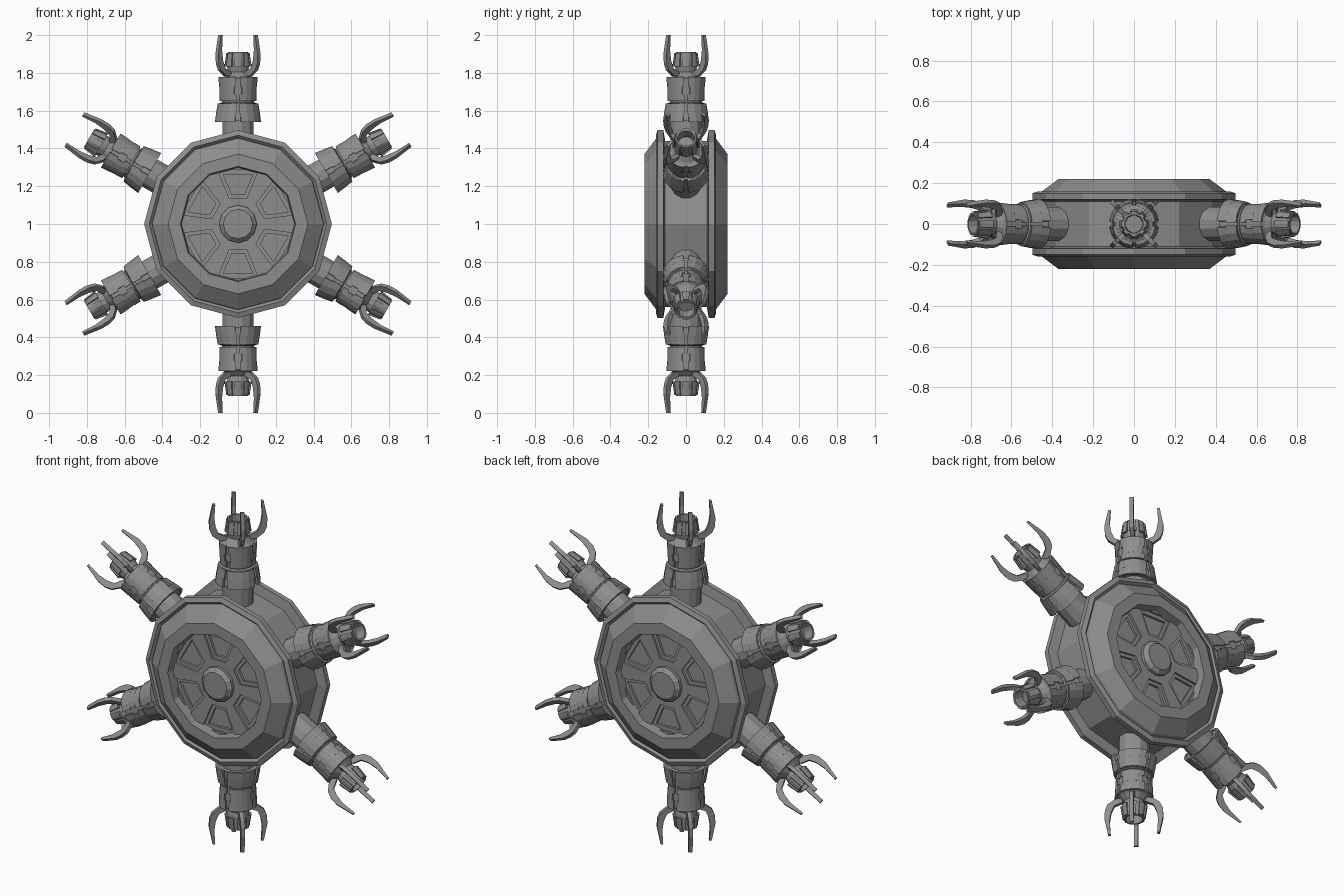
import bpy
import bmesh
from math import sin, cos, tan, pi, radians
from mathutils import Matrix, Vector

cube = bpy.data.objects.get("Cube")
if cube:
    bpy.data.objects.remove(cube, do_unlink=True)

grey = bpy.data.materials.new("plain grey")
grey.use_nodes = True
COLOUR = (0.27, 0.27, 0.27, 1)
grey.diffuse_color = COLOUR
for node in grey.node_tree.nodes:
    if node.type == 'BSDF_PRINCIPLED':
        node.inputs["Base Color"].default_value = COLOUR


def loft(bm, loops):
    """Skin a row of equal closed loops and cap both ends."""
    rows = [[bm.verts.new(p) for p in loop] for loop in loops]
    n = len(rows[0])
    for a, b in zip(rows, rows[1:]):
        for i in range(n):
            j = (i + 1) % n
            bm.faces.new((a[i], a[j], b[j], b[i]))
    bm.faces.new(rows[0][::-1])
    bm.faces.new(rows[-1])


def revolve(bm, profile, sides=12, start=0.0):
    """Turn (radius, height) points around z."""
    turns = [start + 2 * pi * i / sides for i in range(sides)]
    loft(bm, [[Vector((r * cos(t), r * sin(t), h)) for t in turns] for r, h in profile])


def arc_plate(bm, centre, half, bottom, top, thick):
    """Curved plate; bottom and top are (outer radius, height)."""
    section = [bottom, top, (top[0] - thick, top[1]), (bottom[0] - thick, bottom[1])]
    loops = []
    for k in range(-2, 3):
        t = radians(centre + half * k / 2)
        loops.append([Vector((r * cos(t), r * sin(t), h)) for r, h in section])
    loft(bm, loops)


def finish(bm):
    bmesh.ops.recalc_face_normals(bm, faces=bm.faces)
    mesh = bpy.data.meshes.new("part")
    bm.to_mesh(mesh)
    bm.free()
    mesh.materials.append(grey)
    return mesh


def place(name, mesh, matrix):
    obj = bpy.data.objects.new(name, mesh)
    mesh.name = name
    bpy.context.collection.objects.link(obj)
    obj.matrix_world = matrix


CENTRE = Matrix.Translation((0, 0, 1))
FRONT = CENTRE @ Matrix.Rotation(radians(90), 4, 'X')
BACK = CENTRE @ Matrix.Rotation(radians(-90), 4, 'X')

# Hub: drum with two flanges, sloped sides and sunk ends
half_hub = [(0.295, 0.15), (0.305, 0.22), (0.37, 0.22), (0.45, 0.16), (0.455, 0.145),
            (0.47, 0.16), (0.497, 0.15), (0.497, 0.12), (0.44, 0.11)]
bm = bmesh.new()
revolve(bm, half_hub + [(r, -h) for r, h in reversed(half_hub)])
place("hub", finish(bm), FRONT)

# Wheel: six sectors, each with a stepped pocket
bm = bmesh.new()
for k in range(6):
    spin = Matrix.Rotation(radians(60 * k), 3, 'Z')

    def quad(inner, outer, w_in, w_out, h):
        pts = [(-w_in, inner), (w_in, inner), (w_out, outer), (-w_out, outer)]
        return [spin @ Vector((x, y, h)) for x, y in pts]

    slope = tan(pi / 6)
    wide = (0.08, 0.31, 0.08 * slope, 0.31 * slope)
    pocket = (0.135, 0.285, 0.045, 0.108)
    panel = (0.155, 0.262, 0.033, 0.078)
    loft(bm, [quad(*wide, 0.14), quad(*wide, 0.178), quad(*pocket, 0.178),
              quad(*pocket, 0.166), quad(*panel, 0.166), quad(*panel, 0.152)])
wheel = finish(bm)

# Centre boss
bm = bmesh.new()
revolve(bm, [(0.1, 0.15), (0.1, 0.195), (0.078, 0.215)])
boss = finish(bm)
for side, matrix in (("front", FRONT), ("back", BACK)):
    place(side + "_wheel", wheel, matrix)
    place(side + "_boss", boss, matrix)

# Arm core: base pipe, sleeve, neck and hollow muzzle
bm = bmesh.new()
revolve(bm, [(0.085, 0.38), (0.085, 0.545), (0.112, 0.545), (0.1, 0.64), (0.088, 0.645),
             (0.088, 0.655), (0.091, 0.66), (0.096, 0.77), (0.078, 0.78), (0.055, 0.805),
             (0.06, 0.83), (0.062, 0.85), (0.056, 0.91), (0.046, 0.91), (0.042, 0.85)],
        start=pi / 12)
arm_core = finish(bm)

# Sleeve plates with stepped seams between them
tiers = [(38, (0.123, 0.54), (0.117, 0.585)), (41, (0.117, 0.585), (0.108, 0.638)),
         (40, (0.097, 0.652), (0.099, 0.685)), (33, (0.099, 0.685), (0.101, 0.725)),
         (39, (0.101, 0.725), (0.104, 0.778))]
bm = bmesh.new()
for quarter in range(4):
    for half, low, high in tiers:
        arc_plate(bm, 45 + 90 * quarter, half, low, high, 0.015)
sleeve_plates = finish(bm)

# Muzzle ribs
bm = bmesh.new()
for k in range(8):
    arc_plate(bm, 45 * k, 15, (0.072, 0.835), (0.062, 0.905), 0.014)
muzzle_ribs = finish(bm)

# Claws: four curved blades on the diagonals
blade = [(0.06, 0.78), (0.1, 0.785), (0.14, 0.815), (0.155, 0.85), (0.158, 0.9),
         (0.138, 1.0), (0.125, 1.0), (0.13, 0.92), (0.122, 0.865), (0.105, 0.825), (0.06, 0.805)]
bm = bmesh.new()
for k in range(4):
    spin = Matrix.Rotation(radians(45 + 90 * k), 3, 'Z')
    loft(bm, [[spin @ Vector((r, w, h)) for r, h in blade] for w in (-0.011, 0.011)])
claws = finish(bm)

# Six arms around the hub
parts = {"core": arm_core, "sleeve_plates": sleeve_plates,
         "muzzle_ribs": muzzle_ribs, "claws": claws}
for k in range(6):
    matrix = CENTRE @ Matrix.Rotation(radians(60 * k), 4, 'Y')
    for name, mesh in parts.items():
        place(f"arm_{k + 1}_{name}", mesh, matrix)
